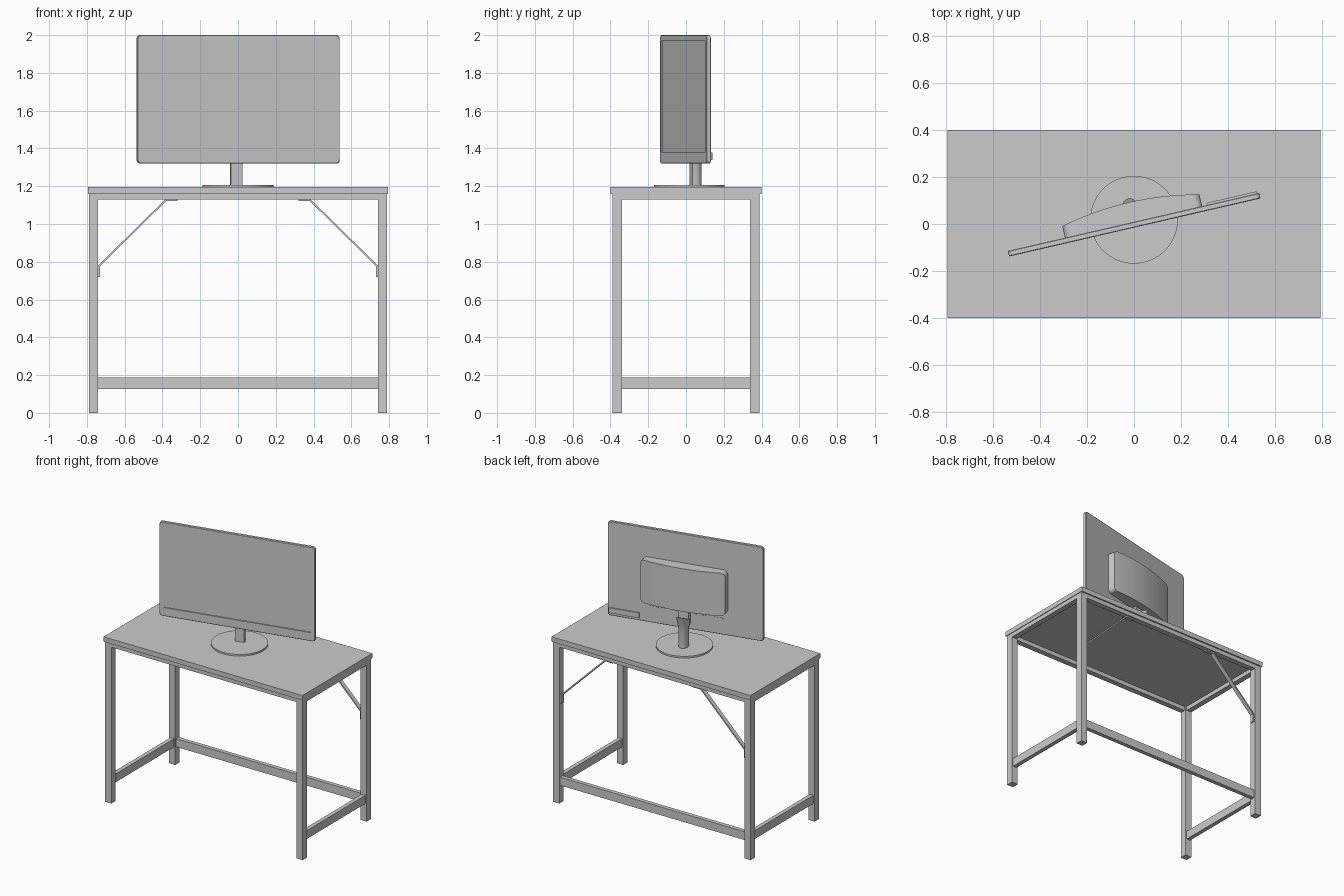
import bpy, bmesh, math
from mathutils import Vector

if "Cube" in bpy.data.objects:
    bpy.data.objects.remove(bpy.data.objects["Cube"])

TILT = math.radians(13)   # the monitor is swivelled about z


def finish(name, bm, rot=0.0, smooth=False):
    bmesh.ops.recalc_face_normals(bm, faces=bm.faces)
    me = bpy.data.meshes.new(name)
    bm.to_mesh(me)
    bm.free()
    ob = bpy.data.objects.new(name, me)
    bpy.context.collection.objects.link(ob)
    ob.rotation_euler.z = rot
    if smooth:
        bpy.ops.object.select_all(action='DESELECT')
        ob.select_set(True)
        bpy.context.view_layer.objects.active = ob
        bpy.ops.object.shade_smooth_by_angle(angle=math.radians(30))
    return ob


def box(name, x, y, z, rot=0.0):
    """Box from (min, max) pairs."""
    bm = bmesh.new()
    bmesh.ops.create_cube(bm, size=1)
    for v in bm.verts:
        v.co = Vector([(a + b) / 2 + c * (b - a) for (a, b), c in zip((x, y, z), v.co)])
    return finish(name, bm, rot)


def loft(name, rings, rot=0.0, smooth=False):
    """Skin a list of equal-length rings and cap both ends."""
    bm = bmesh.new()
    vs = [[bm.verts.new(p) for p in r] for r in rings]
    n = len(vs[0])
    for a, b in zip(vs, vs[1:]):
        for i in range(n):
            j = (i + 1) % n
            bm.faces.new((a[i], a[j], b[j], b[i]))
    bm.faces.new(vs[0])
    bm.faces.new(vs[-1])
    return finish(name, bm, rot, smooth)


def rounded(w, h, r, seg=6):
    """Rounded rectangle outline centred on the origin."""
    pts = []
    for k, (sx, sy) in enumerate(((1, 1), (-1, 1), (-1, -1), (1, -1))):
        for i in range(seg + 1):
            a = math.pi / 2 * (k + i / seg)
            pts.append((sx * (w / 2 - r) + r * math.cos(a), sy * (h / 2 - r) + r * math.sin(a)))
    return pts


# Desk: top, legs and rails
box("desk_top", (-.795, .795), (-.4, .4), (1.16, 1.195))
for sx, side in ((-1, "left"), (1, "right")):
    xs = lambda a, b: tuple(sorted((sx * a, sx * b)))
    for sy, end in ((-1, "front"), (1, "back")):
        box(f"{end}_{side}_leg", xs(.74, .79), tuple(sorted((sy * .34, sy * .39))), (0, 1.16))
    box(f"{side}_lower_rail", xs(.75, .78), (-.34, .34), (.127, .187))
    box(f"{side}_top_rail", xs(.75, .79), (-.34, .34), (1.13, 1.16))

    # Bent flat-bar brace at the back legs
    t = .009
    prof = [(.74, .72), (.74, .781), (.385, 1.13), (.32, 1.13), (.32, 1.13 - t),
            (.381, 1.13 - t), (.74 - t, .777), (.74 - t, .72)]
    loft(f"{side}_brace", [[(sx * x, y, z) for x, z in prof] for y in (.35, .38)])

box("back_lower_rail", (-.74, .74), (.35, .38), (.127, .187))
box("front_top_rail", (-.74, .74), (-.39, -.35), (1.13, 1.16))
box("back_top_rail", (-.74, .74), (.35, .39), (1.13, 1.16))

# Monitor panel with softly chamfered rim and recessed screen
rings = []
for y, d in ((-.015, .003), (-.012, 0), (.006, 0), (.009, .003)):
    rings.append([(x, y, z + 1.66) for x, z in rounded(1.1 - 2 * d, .68 - 2 * d, .02)])
panel = loft("monitor_panel", rings, TILT)
cutter = box("screen_cutter", (-.518, .522), (-.05, -.008), (1.382, 1.968), TILT)
cutter.hide_render = True
cutter.hide_set(True)
cut = panel.modifiers.new("screen_recess", 'BOOLEAN')
cut.operation = 'DIFFERENCE'
cut.object = cutter
cut.solver = 'EXACT'

# Curved housing on the back: columns across x, rounded at the corners
W, H, R, ZC = .30, .155, .03, 1.635
cols = []
for i in range(6):
    a = math.pi / 2 * i / 5
    cols.append((-W + R - R * math.cos(a), H - R + R * math.sin(a)))
inner = [(-W + R + (2 * W - 2 * R) * i / 16, H) for i in range(1, 16)]
cols = cols + inner + [(-x, h) for x, h in reversed(cols)]
rings = []
for x, h in cols:
    y = .06 + .035 * (1 - (x / W) ** 2)
    rings.append([(x, .005, ZC - h), (x, y, ZC - h), (x, y, ZC + h), (x, .005, ZC + h)])
loft("rear_housing", rings, TILT, True)

# Control strip and vent slots on the back
box("control_strip", (.325, .54), (.005, .018), (1.34, 1.378), TILT)
for i in range(20):
    x = -.255 + .51 * i / 19
    box(f"vent_{i + 1}", (x - .009, x + .009), (.007, .011), (1.434, 1.44), TILT)

# Stand: round base, D-shaped neck flaring backwards, bracket to the panel
bm = bmesh.new()
bmesh.ops.create_cone(bm, cap_ends=True, segments=64, radius1=.187, radius2=.187, depth=.012)
bmesh.ops.translate(bm, verts=bm.verts, vec=(0, .018, 1.201))
finish("stand_base", bm, 0, True)


def neck_ring(z0, z1, half, front, back):
    """D-shaped ring; height runs from z0 at the front to z1 at the back."""
    pts = [(half, front), (half, front + .02)]
    for i in range(1, 12):
        a = math.pi * i / 12
        pts.append((half * math.cos(a), front + .02 + (back - front - .02) * math.sin(a)))
    pts += [(-half, front + .02), (-half, front)]
    return [(x, y, z0 + (z1 - z0) * (y - front) / (back - front)) for x, y in pts]


loft("stand_neck", [neck_ring(1.207, 1.207, .032, .027, .083),
                    neck_ring(1.34, 1.34, .032, .027, .083),
                    neck_ring(1.37, 1.39, .038, .027, .098),
                    neck_ring(1.40, 1.44, .042, .027, .112)], TILT, True)
box("stand_bracket", (-.035, .035), (.007, .045), (1.36, 1.485), TILT)
